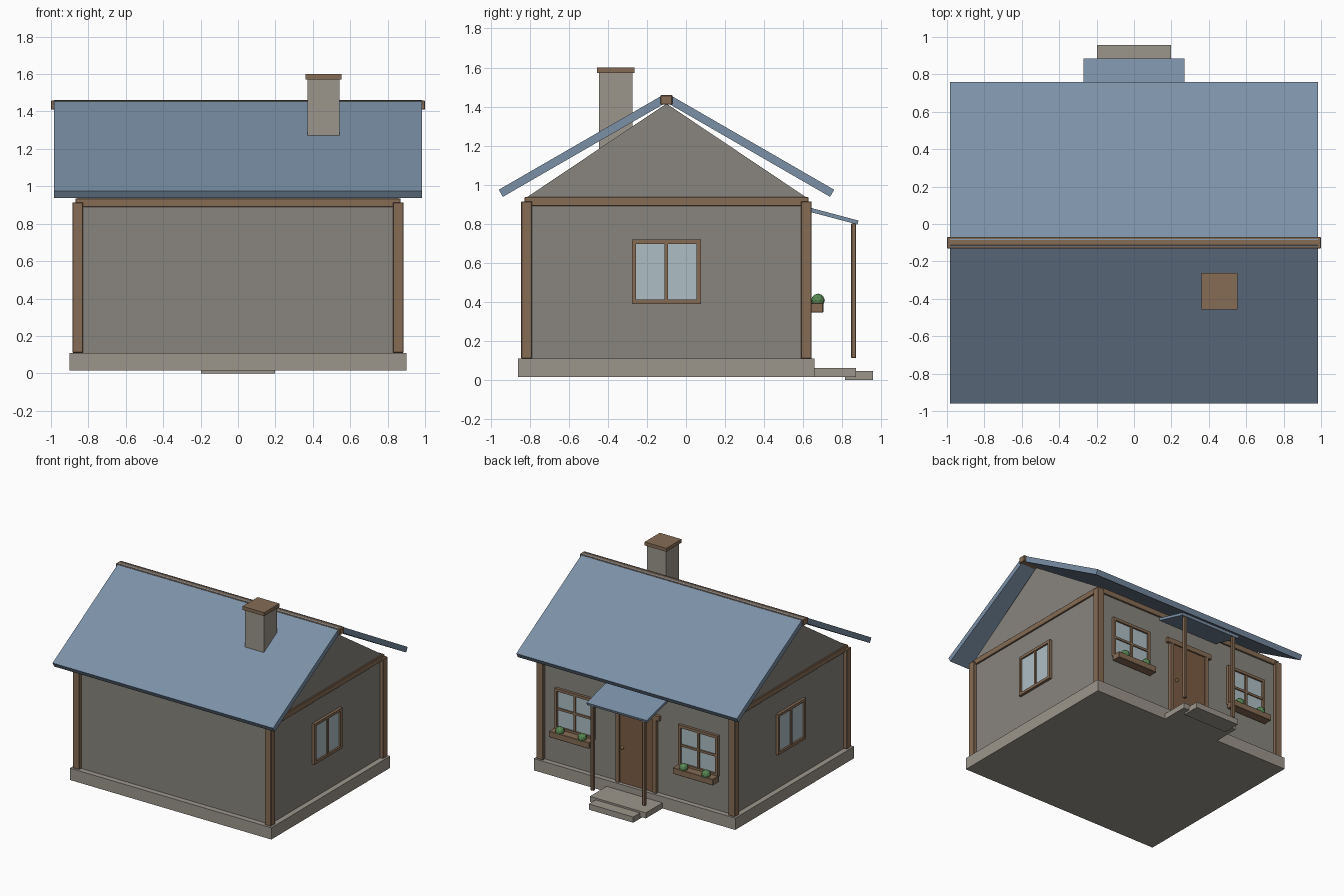
import bpy, bmesh
from math import radians, sin, cos

if "Cube" in bpy.data.objects:
    bpy.data.objects.remove(bpy.data.objects["Cube"])


def mat(name, r, g, b):
    m = bpy.data.materials.new(name)
    m.diffuse_color = (r, g, b, 1)
    m.use_nodes = True
    m.node_tree.nodes["Principled BSDF"].inputs["Base Color"].default_value = m.diffuse_color
    return m


WALL = mat("plaster", 0.25, 0.235, 0.21)
STONE = mat("stone", 0.33, 0.30, 0.26)
WOOD = mat("wood", 0.24, 0.15, 0.09)
DOOR = mat("door_wood", 0.20, 0.11, 0.06)
ROOF = mat("roof_blue", 0.20, 0.28, 0.39)
GLASS = mat("glass", 0.42, 0.52, 0.56)
GREEN = mat("leaves", 0.10, 0.25, 0.09)
BRASS = mat("brass", 0.45, 0.30, 0.10)
CY = -0.1          # y of the house centre line


def finish(name, bm, material):
    bmesh.ops.recalc_face_normals(bm, faces=bm.faces)
    me = bpy.data.meshes.new(name)
    bm.to_mesh(me)
    bm.free()
    me.materials.append(material)
    ob = bpy.data.objects.new(name, me)
    bpy.context.collection.objects.link(ob)
    return ob


def box(name, xs, ys, zs, material, bevel=0):
    bm = bmesh.new()
    bmesh.ops.create_cube(bm, size=1)
    for v in bm.verts:
        v.co = [(a + b) / 2 + c * (b - a) for c, (a, b) in zip(v.co, (xs, ys, zs))]
    ob = finish(name, bm, material)
    if bevel:
        mod = ob.modifiers.new("soft_edges", "BEVEL")
        mod.width, mod.segments = bevel, 1
    return ob


def prism(name, yz, half, material):
    # y-z profile extruded along x
    bm = bmesh.new()
    face = bm.faces.new([bm.verts.new((-half, y, z)) for y, z in yz])
    ext = bmesh.ops.extrude_face_region(bm, geom=[face])["geom"]
    verts = [v for v in ext if isinstance(v, bmesh.types.BMVert)]
    bmesh.ops.translate(bm, verts=verts, vec=(2 * half, 0, 0))
    return finish(name, bm, material)


def ball(name, loc, r, material, subdiv=2):
    bm = bmesh.new()
    bmesh.ops.create_icosphere(bm, subdivisions=subdiv, radius=r)
    bmesh.ops.translate(bm, verts=bm.verts, vec=loc)
    return finish(name, bm, material)


# Foundation, walls and gable
box("foundation", (-0.9, 0.9), (-0.86, 0.657), (0.015, 0.11), STONE)
box("walls", (-0.857, 0.857), (CY - 0.716, CY + 0.716), (0.11, 0.935), WALL)
prism("gable", [(CY - 0.716, 0.935), (CY + 0.716, 0.935), (CY, 1.415)], 0.857, WALL)

# Corner posts and top beams
for sx in (-1, 1):
    x = sx * 0.857
    for sy in (-1, 1):
        y = CY + sy * 0.716
        box("corner_post", (x - 0.029, x + 0.029), (y - 0.028, y + 0.028), (0.11, 0.914), WOOD, 0.003)
    box("side_beam", (x - 0.012, x + 0.012), (CY - 0.728, CY + 0.728), (0.89, 0.936), WOOD, 0.003)
for sy in (-1, 1):
    y = CY + sy * 0.716
    box("long_beam", (-0.868, 0.868), (y - 0.012, y + 0.012), (0.89, 0.936), WOOD, 0.003)

# Roof slabs and ridge beam
t, a = 0.042, radians(30)
dy, dz = t * sin(a), t * cos(a)
for s in (-1, 1):
    top, eave = (0.015, 1.461), (0.859, 0.974)
    pts = [top, eave, (eave[0] - dy, eave[1] - dz), (top[0] - dy, top[1] - dz)]
    prism("roof_slab", [(CY + s * y, z) for y, z in pts], 0.985, ROOF)
box("ridge_beam", (-1, 1), (CY - 0.03, CY + 0.03), (1.41, 1.458), WOOD, 0.003)

# Chimney
box("chimney", (0.372, 0.542), (-0.445, -0.275), (1.1, 1.572), STONE)
box("chimney_cap", (0.36, 0.554), (-0.457, -0.263), (1.572, 1.6), WOOD)


def window(place, cross):
    # place(u, depth) maps wall offsets to x and y ranges
    w, f, z0, z1 = 0.177, 0.022, 0.39, 0.718
    def part(name, u0, u1, za, zb, d, m):
        xs, ys = place(u0, u1, d)
        box(name, xs, ys, (za, zb), m)
    part("window_glass", -w + f, w - f, z0 + f, z1 - f, 0.008, GLASS)
    part("window_frame", -w, -w + f, z0, z1, 0.022, WOOD)
    part("window_frame", w - f, w, z0, z1, 0.022, WOOD)
    part("window_frame", -w + f, w - f, z0, z0 + f, 0.022, WOOD)
    part("window_frame", -w + f, w - f, z1 - f, z1, 0.022, WOOD)
    part("window_bar", -0.009, 0.009, z0 + f, z1 - f, 0.018, WOOD)
    if cross:
        part("window_bar", -w + f, w - f, 0.545, 0.563, 0.017, WOOD)


for s in (-1, 1):
    # Side windows
    window(lambda u0, u1, d: (sorted((s * 0.85, s * (0.857 + d))), (CY + u0, CY + u1)), False)
    # Windows beside the door, with planters
    cx = s * 0.553
    window(lambda u0, u1, d: ((cx + u0, cx + u1), (0.61, 0.616 + d)), True)
    box("planter", (cx - 0.18, cx + 0.18), (0.63, 0.703), (0.345, 0.395), WOOD, 0.003)
    for o in (-0.1, 0.1):
        ball("plant", (cx + o, 0.676, 0.407), 0.035, GREEN)

# Door
box("door", (-0.15, 0.15), (0.61, 0.63), (0.11, 0.7), DOOR)
for s in (-1, 1):
    box("door_jamb", sorted((s * 0.15, s * 0.182)), (0.61, 0.64), (0.11, 0.7), WOOD)
box("door_lintel", (-0.21, 0.21), (0.61, 0.642), (0.7, 0.738), WOOD)
ball("door_knob", (0.122, 0.64, 0.4), 0.013, BRASS)

# Porch roof, posts and steps
prism("porch_roof", [(0.61, 0.889), (0.884, 0.816), (0.878, 0.796), (0.61, 0.867)], 0.27, ROOF)
for s in (-1, 1):
    x = s * 0.23
    box("porch_post", (x - 0.013, x + 0.013), (0.846, 0.872), (0.112, 0.802), WOOD, 0.003)
box("upper_step", (-0.25, 0.25), (0.64, 0.87), (0.015, 0.06), STONE)
box("lower_step", (-0.198, 0.198), (0.815, 0.957), (0.0, 0.046), STONE)
